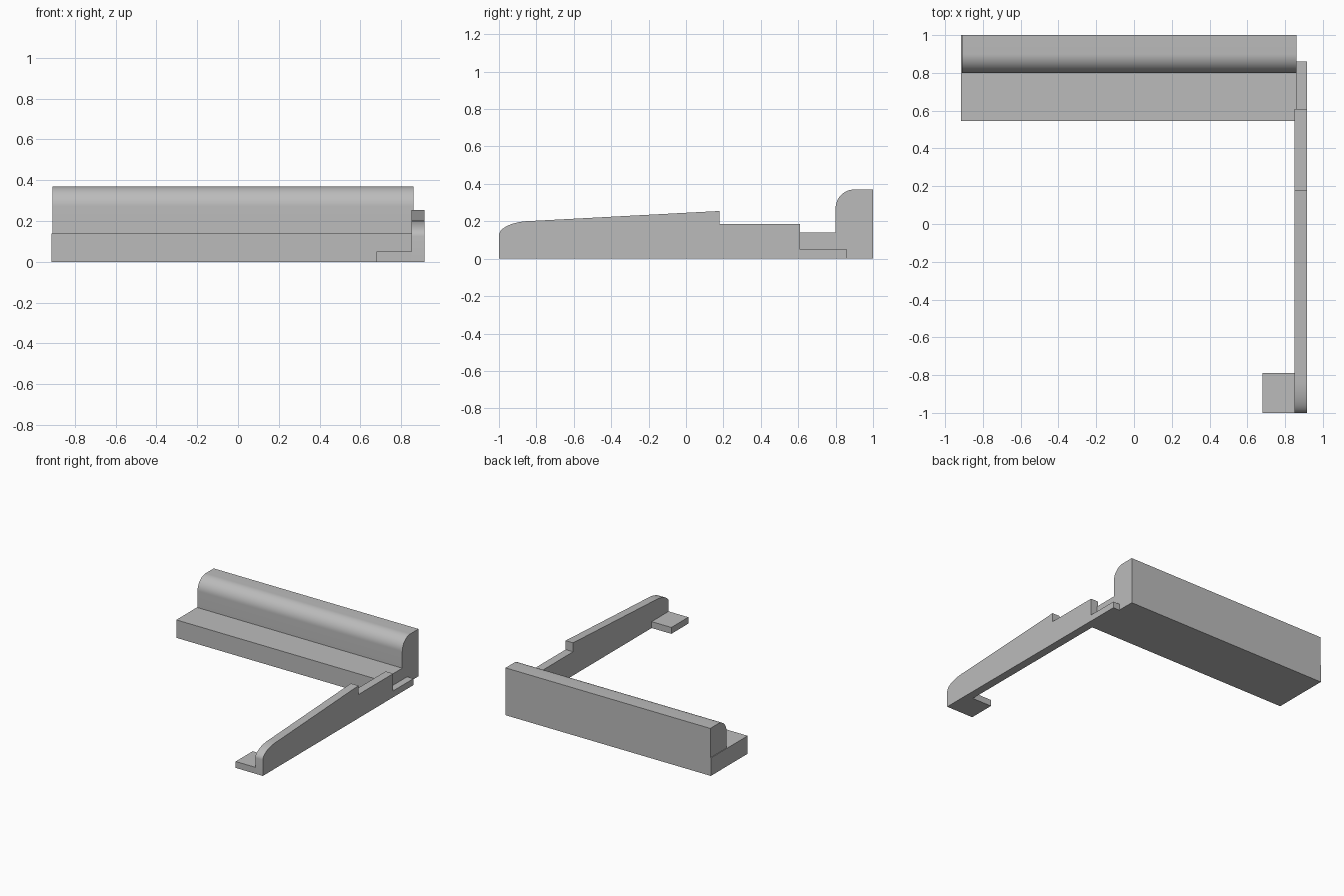
import bpy
import math

cube = bpy.data.objects.get("Cube")
if cube:
    bpy.data.objects.remove(cube, do_unlink=True)

grey = bpy.data.materials.new("plain grey")
grey.use_nodes = True
colour = (0.5, 0.5, 0.5, 1)
grey.diffuse_color = colour
grey.node_tree.nodes["Principled BSDF"].inputs["Base Color"].default_value = colour


def extrude_x(name, profile, x0, x1):
    """Solid made by sweeping a (y, z) outline from x0 to x1."""
    n = len(profile)
    verts = [(x, y, z) for x in (x0, x1) for y, z in profile]
    faces = [tuple(reversed(range(n))), tuple(range(n, 2 * n))]
    faces += [(i, (i + 1) % n, n + (i + 1) % n, n + i) for i in range(n)]
    mesh = bpy.data.meshes.new(name)
    mesh.from_pydata(verts, [], faces)
    mesh.materials.append(grey)
    obj = bpy.data.objects.new(name, mesh)
    bpy.context.collection.objects.link(obj)
    bpy.ops.object.select_all(action="DESELECT")
    obj.select_set(True)
    bpy.context.view_layer.objects.active = obj
    bpy.ops.object.shade_smooth_by_angle(angle=math.radians(30))
    return obj


def rect(y0, y1, z0, z1):
    return [(y0, z0), (y1, z0), (y1, z1), (y0, z1)]


def arc(cy, cz, ry, rz, start, end, steps):
    angles = [math.radians(start + (end - start) * i / steps) for i in range(steps + 1)]
    return [(cy + ry * math.cos(a), cz + rz * math.sin(a)) for a in angles]


# Long ledge and the rounded bar standing along its rear
extrude_x("base_ledge", rect(0.545, 1.0, 0, 0.14), -0.915, 0.86)
bar = [(0.80, 0.14), (1.0, 0.14), (1.0, 0.37)] + arc(0.90, 0.27, 0.10, 0.10, 90, 180, 16)
extrude_x("rounded_bar", bar, -0.91, 0.86)

# Tapering side arm with rounded nose and a stepped rear
arm = [(-1.0, 0), (0.61, 0), (0.61, 0.185), (0.18, 0.185), (0.18, 0.255)]
arm += arc(-0.82, 0.125, 0.18, 0.077, 90, 180, 14)
extrude_x("side_arm", arm, 0.85, 0.915)

# Low tongue beside the ledge and the foot at the nose
extrude_x("rear_tongue", rect(0.61, 0.86, 0, 0.05), 0.86, 0.915)
extrude_x("front_foot", rect(-1.0, -0.79, 0, 0.05), 0.68, 0.85)
